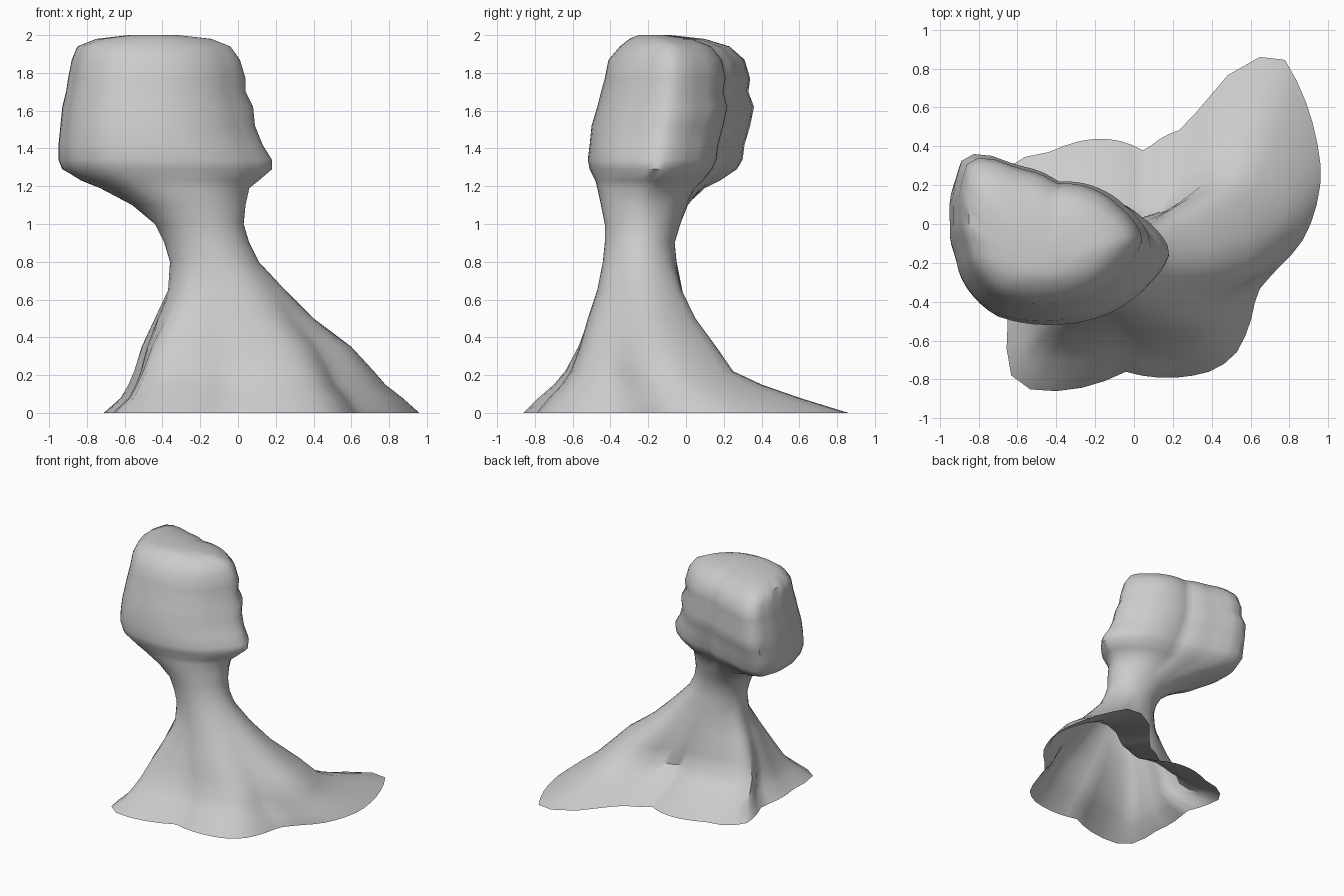
import bpy
import bmesh
from math import atan2, cos, sin, pi, hypot

SIDES = 56

default_cube = bpy.data.objects.get("Cube")
if default_cube:
    bpy.data.objects.remove(default_cube, do_unlink=True)


def fit_to_square(points):
    """Stretch a closed outline so that it fills -1..1 on both axes."""
    xs = [p[0] for p in points]
    ys = [p[1] for p in points]
    left, right, front, back = min(xs), max(xs), min(ys), max(ys)
    return [(2 * (x - left) / (right - left) - 1,
             2 * (y - front) / (back - front) - 1) for x, y in points]


def radial_outline(points):
    """Resample an outline at equal angles around its centre."""
    polar = sorted((atan2(y, x), hypot(x, y)) for x, y in fit_to_square(points))
    first, last = polar[0], polar[-1]
    polar = [(last[0] - 2 * pi, last[1])] + polar + [(first[0] + 2 * pi, first[1])]
    result = []
    for i in range(SIDES):
        angle = -pi + 2 * pi * i / SIDES
        for (a, ra), (b, rb) in zip(polar, polar[1:]):
            if a <= angle <= b:
                radius = ra + (rb - ra) * (angle - a) / max(b - a, 1e-6)
                result.append((radius * cos(angle), radius * sin(angle)))
                break
    return fit_to_square(result)


def blend(first, second, amount):
    return [(a[0] + (b[0] - a[0]) * amount, a[1] + (b[1] - a[1]) * amount)
            for a, b in zip(first, second)]


def ramp(value, start, end):
    t = min(max((value - start) / (end - start), 0), 1)
    return t * t * (3 - 2 * t)


# Plan outlines of the spreading foot, the round neck and the overhanging cap
foot = radial_outline([
    (.96, .25), (.93, .46), (.86, .68), (.77, .85), (.7, .86), (.58, .84),
    (.28, .49), (.07, .37), (-.4, .37), (-.6, .32), (-.68, .2), (-.6, -.1),
    (-.62, -.5), (-.62, -.73), (-.58, -.82), (-.47, -.85), (-.03, -.75),
    (.43, -.74), (.53, -.66), (.63, -.35), (.72, -.24), (.88, -.06)])
neck = radial_outline([(cos(pi * i / 8), sin(pi * i / 8)) for i in range(16)])
cap = radial_outline([
    (.19, -.11), (.05, .07), (-.1, .17), (-.35, .21), (-.6, .3), (-.77, .36),
    (-.9, .36), (-.94, .25), (-.96, .05), (-.93, -.15), (-.85, -.35),
    (-.72, -.47), (-.42, -.52), (-.05, -.41), (.08, -.29)])

# Height, then left, right, front and back limits of each layer
layers = [
    (0, -.71, .96, -.86, .86),
    (.08, -.62, .87, -.78, .6),
    (.15, -.58, .78, -.7, .4),
    (.22, -.55, .72, -.64, .25),
    (.35, -.51, .6, -.57, .16),
    (.5, -.44, .4, -.52, .05),
    (.65, -.37, .25, -.47, -.02),
    (.8, -.36, .11, -.44, -.05),
    (.9, -.39, .06, -.43, -.06),
    (1, -.44, .03, -.43, -.03),
    (1.1, -.56, .04, -.45, .01),
    (1.19, -.73, .06, -.47, .1),
    (1.23, -.83, .11, -.48, .18),
    (1.29, -.93, .18, -.51, .27),
    (1.34, -.95, .18, -.52, .3),
    (1.42, -.95, .13, -.51, .31),
    (1.52, -.94, .09, -.5, .34),
    (1.62, -.93, .08, -.47, .36),
    (1.7, -.91, .04, -.45, .33),
    (1.77, -.9, .04, -.43, .34),
    (1.87, -.88, .01, -.41, .31),
    (1.94, -.85, -.04, -.35, .23),
    (1.98, -.75, -.14, -.3, .1),
    (2, -.58, -.32, -.25, -.08)]

# Loft the layers into one rock skin, open underneath
bm = bmesh.new()
rings = []
for z, left, right, front, back in layers:
    shape = blend(foot, neck, ramp(z, .1, .85))
    shape = fit_to_square(blend(shape, cap, ramp(z, 1, 1.3)))
    rings.append([bm.verts.new((left + (x + 1) * (right - left) / 2,
                                front + (y + 1) * (back - front) / 2, z))
                  for x, y in shape])
for lower, upper in zip(rings, rings[1:]):
    for i in range(SIDES):
        j = (i + 1) % SIDES
        bm.faces.new((lower[i], lower[j], upper[j], upper[i]))
bm.faces.new(rings[-1])

mesh = bpy.data.meshes.new("rock_pinnacle")
bm.to_mesh(mesh)
bm.free()
rock = bpy.data.objects.new("rock_pinnacle", mesh)
bpy.context.collection.objects.link(rock)

# Plain grey stone
stone = bpy.data.materials.new("grey_stone")
stone.use_nodes = True
colour = (.6, .6, .6, 1)
stone.diffuse_color = colour
stone.node_tree.nodes["Principled BSDF"].inputs["Base Color"].default_value = colour
mesh.materials.append(stone)

bpy.context.view_layer.objects.active = rock
rock.select_set(True)
bpy.ops.object.shade_smooth_by_angle(angle=pi / 4)
